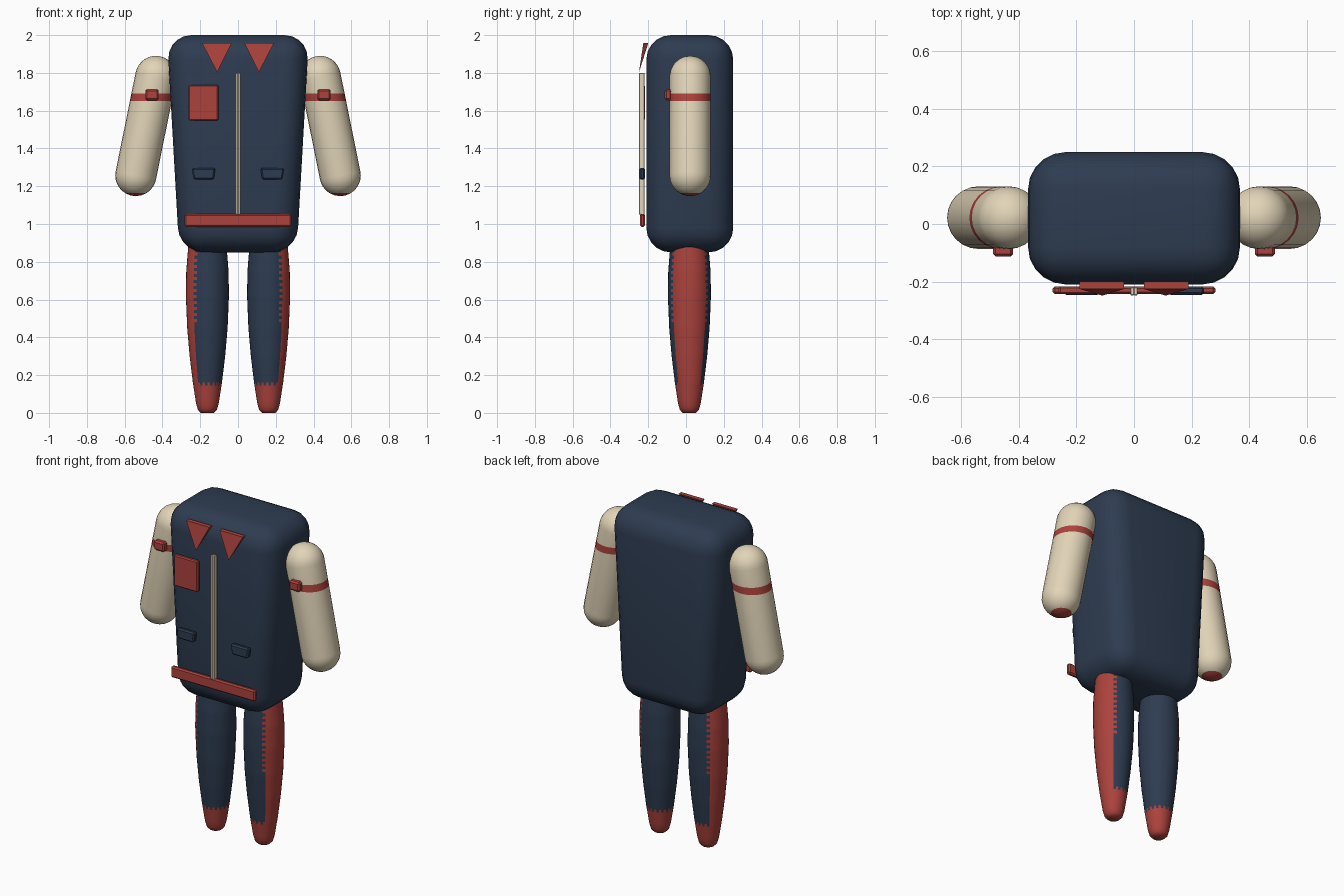
import bpy, bmesh, math
from mathutils import Vector, Matrix

if "Cube" in bpy.data.objects:
    bpy.data.objects.remove(bpy.data.objects["Cube"])


def material(name, rgb):
    m = bpy.data.materials.new(name)
    m.diffuse_color = (*rgb, 1)
    m.use_nodes = True
    m.node_tree.nodes["Principled BSDF"].inputs["Base Color"].default_value = m.diffuse_color
    return m


NAVY = material("navy cloth", (0.027, 0.045, 0.082))
RED = material("red trim", (0.41, 0.055, 0.046))
CREAM = material("cream cloth", (0.76, 0.66, 0.48))


def finish(name, bm, mats, smooth=None):
    bmesh.ops.recalc_face_normals(bm, faces=bm.faces)
    me = bpy.data.meshes.new(name)
    bm.to_mesh(me)
    bm.free()
    ob = bpy.data.objects.new(name, me)
    bpy.context.collection.objects.link(ob)
    for m in mats:
        me.materials.append(m)
    if smooth:
        bpy.ops.object.select_all(action='DESELECT')
        ob.select_set(True)
        bpy.context.view_layer.objects.active = ob
        bpy.ops.object.shade_smooth_by_angle(angle=math.radians(smooth))
    return ob


def box(name, lo, hi, mat, bevel=0.005, segments=1, taper=0.0, smooth=None):
    """Bevelled box; taper narrows the lower edge in x on both sides."""
    lo, hi = Vector(lo), Vector(hi)
    c, s = (lo + hi) / 2, hi - lo
    bm = bmesh.new()
    bmesh.ops.create_cube(bm, size=1)
    for v in bm.verts:
        low = v.co.z < 0
        v.co = Vector((c.x + v.co.x * (s.x - (2 * taper if low else 0)),
                       c.y + v.co.y * s.y, c.z + v.co.z * s.z))
    bmesh.ops.bevel(bm, geom=bm.edges[:], offset=bevel, segments=segments,
                    profile=0.5, affect='EDGES')
    return finish(name, bm, [mat], smooth)


def lathe(profile, n):
    """Closed surface of revolution about z from (radius, z) pairs."""
    bm = bmesh.new()
    rings = [[bm.verts.new((r * math.cos(2 * math.pi * i / n),
                            r * math.sin(2 * math.pi * i / n), z))
              for i in range(n)] for r, z in profile]
    for a, b in zip(rings, rings[1:]):
        for i in range(n):
            j = (i + 1) % n
            bm.faces.new((a[i], a[j], b[j], b[i]))
    bm.faces.new(rings[0])
    bm.faces.new(rings[-1])
    return bm


# Torso: rounded block, narrower at the waist
box("torso", (-0.376, -0.21, 0.85), (0.376, 0.25, 2.0), NAVY,
    bevel=0.13, segments=5, taper=0.065, smooth=60)

# Trouser leg outline as (height, radius)
LEG = [(0.0, 0.035), (0.015, 0.05), (0.05, 0.06), (0.16, 0.077), (0.3, 0.094),
       (0.45, 0.107), (0.62, 0.114), (0.75, 0.112), (0.9, 0.1), (1.0, 0.08)]


def leg_radius(z):
    for (z0, r0), (z1, r1) in zip(LEG, LEG[1:]):
        if z <= z1:
            return r0 + (r1 - r0) * (z - z0) / (z1 - z0)
    return LEG[-1][1]


def leg(name, side):
    step, n = 0.016, 36
    zs = [0.0, 0.008] + [step * k for k in range(1, 63)]
    bm = lathe([(leg_radius(z), z) for z in zs], n)
    for f in bm.faces:
        c = f.calc_center_median()
        a = math.degrees(math.atan2(c.y, c.x * side))
        row, col = int(c.z / step), int((a + 360) * n / 360)
        # outer stripe with a ragged upper edge, and a ragged toe cap
        limit = 52 if c.z < 0.46 else (49 if row % 2 else 62)
        toe = c.z < (0.15 if col % 2 else 0.165)
        f.material_index = 1 if toe or abs(a) < limit else 0
    bmesh.ops.translate(bm, verts=bm.verts, vec=(0.162 * side, 0.018, 0))
    finish(name, bm, [NAVY, RED], 50)


def arm(name, side):
    r, n = 0.109, 24
    top, low = Vector((0.435 * side, 0.022, 1.781)), Vector((0.541 * side, 0.022, 1.257))
    length = (top - low).length
    angles = [math.radians(4 + 86 * k / 8) for k in range(9)]
    prof = [(r * math.sin(a), -r * math.cos(a)) for a in angles]
    prof += [(r * math.sin(a), length + r * math.cos(a)) for a in reversed(angles)]
    bm = lathe(prof, n)
    rot = Vector((0, 0, 1)).rotation_difference(top - low).to_matrix().to_4x4()
    bm.transform(Matrix.Translation(low) @ rot)
    # cut level lines for the cuff tip and the arm band
    for z in (1.165, 1.65, 1.692):
        bmesh.ops.bisect_plane(bm, geom=bm.verts[:] + bm.edges[:] + bm.faces[:],
                               plane_co=(0, 0, z), plane_no=(0, 0, 1))
    for f in bm.faces:
        z = f.calc_center_median().z
        f.material_index = 1 if z < 1.165 or 1.65 < z < 1.692 else 0
    finish(name, bm, [CREAM, RED], 50)


def collar(name, side):
    """Thin wedge pointing down and forward."""
    bm = bmesh.new()
    base = [bm.verts.new((x * side, y, 1.957)) for x, y in
            ((0.034, -0.226), (0.19, -0.226), (0.19, -0.2), (0.034, -0.2))]
    tip = bm.verts.new((0.11 * side, -0.249, 1.803))
    bm.faces.new(base)
    for i in range(4):
        bm.faces.new((base[i], base[(i + 1) % 4], tip))
    finish(name, bm, [RED])


# Mirrored parts
for label, s in (("right", 1), ("left", -1)):
    leg(label + "_leg", s)
    arm(label + "_arm", s)
    collar(label + "_collar", s)
    x = 0.455 * s
    box(label + "_band_buckle", (x - 0.035, -0.113, 1.655), (x + 0.035, -0.075, 1.713),
        RED, bevel=0.009)
    x = 0.182 * s
    box(label + "_pocket_flap", (x - 0.063, -0.247, 1.235), (x + 0.063, -0.217, 1.297),
        NAVY, bevel=0.008, taper=0.009)
    x = 0.0065 * s
    box(label + "_zip_strip", (x - 0.006, -0.248, 1.05), (x + 0.006, -0.22, 1.80),
        CREAM, bevel=0.002)

# Front trim
box("belt", (-0.283, -0.244, 0.985), (0.283, -0.217, 1.053), RED, bevel=0.008)
box("chest_pocket", (-0.262, -0.244, 1.548), (-0.104, -0.217, 1.736), RED, bevel=0.006)
